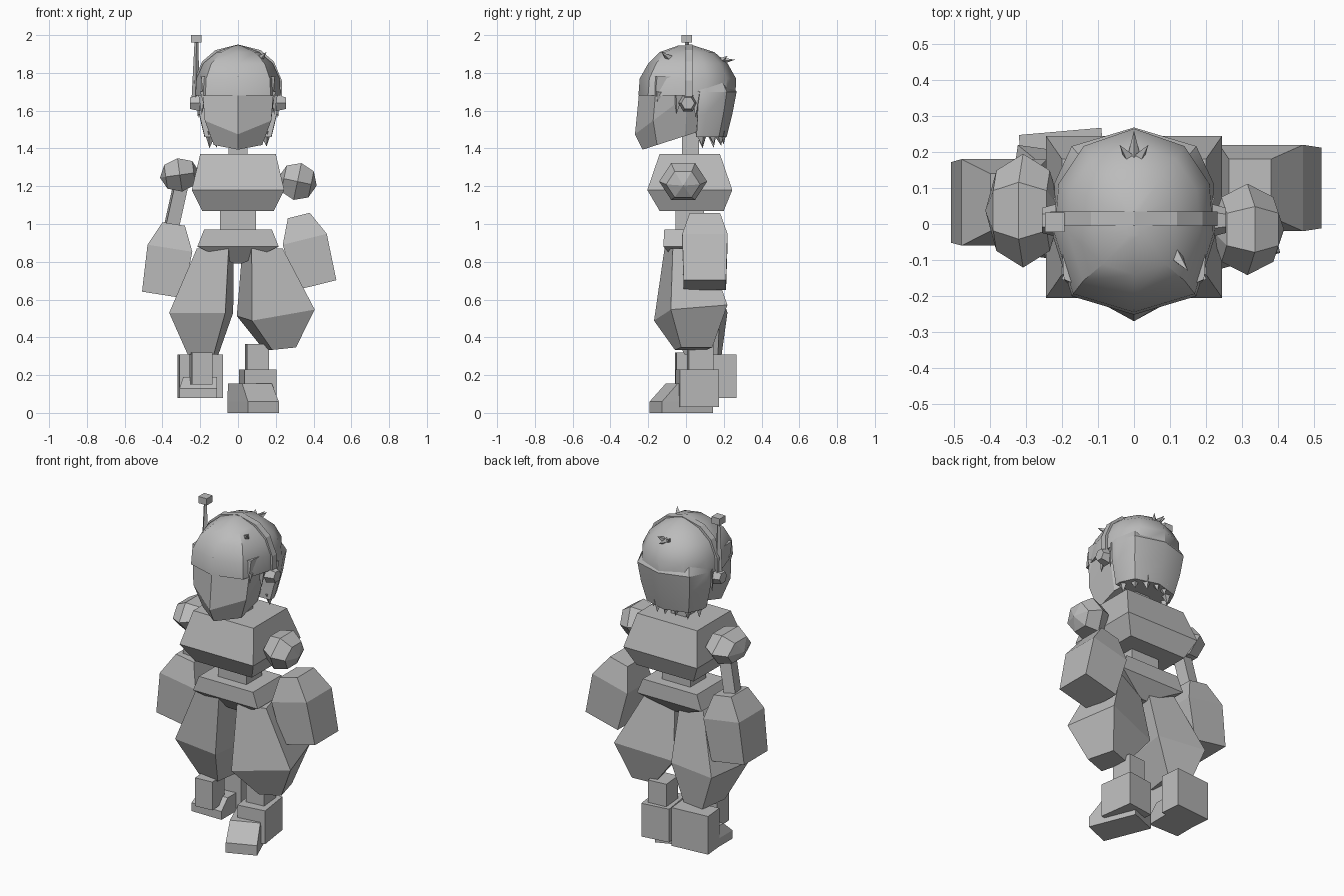
import bpy, bmesh, math, random
from mathutils import Vector, Matrix

cube = bpy.data.objects.get("Cube")
if cube:
    bpy.data.objects.remove(cube, do_unlink=True)

grey = bpy.data.materials.new("plain grey")
grey.use_nodes = True
TONE = (0.5, 0.5, 0.5, 1)
grey.diffuse_color = TONE
grey.node_tree.nodes["Principled BSDF"].inputs["Base Color"].default_value = TONE


def mirrored(half):
    """Close a half outline whose first and last points lie on the centre line."""
    return half + [(-x, y) for x, y in reversed(half[1:-1])]


SQUARE = [(-1, -1), (1, -1), (1, 1), (-1, 1)]
SKULL = mirrored([(0, -1), (0.75, -0.8), (0.98, -0.15), (0.93, 0.4), (0.62, 0.81), (0, 1)])
FACE = mirrored([(0, -1), (0.95, -0.52), (1, 0.4), (0.7, 1), (0, 1)])
NAPE = mirrored([(0, 0.2), (0.95, 0.22), (0.96, 0.4), (0.75, 0.8), (0, 1)])


def finish(name, bm, smooth=None):
    bmesh.ops.recalc_face_normals(bm, faces=bm.faces)
    mesh = bpy.data.meshes.new(name)
    bm.to_mesh(mesh)
    bm.free()
    mesh.materials.append(grey)
    if smooth:
        for face in mesh.polygons:
            face.use_smooth = True
        mesh.set_sharp_from_angle(angle=math.radians(smooth))
    obj = bpy.data.objects.new(name, mesh)
    bpy.context.collection.objects.link(obj)
    return obj


def loft(name, rings, shape=SQUARE, turn=0, smooth=None):
    """Skin rings of (z, centre x, centre y, half x, half y[, x slope, y slope])."""
    bm = bmesh.new()
    c, s = math.cos(math.radians(turn)), math.sin(math.radians(turn))
    loops = []
    for z, cx, cy, hx, hy, *tilt in rings:
        sx, sy = tilt or (0, 0)
        loops.append([bm.verts.new((cx + u * hx * c - v * hy * s,
                                    cy + u * hx * s + v * hy * c,
                                    z + sx * u * hx + sy * v * hy)) for u, v in shape])
    n = len(shape)
    for low, high in zip(loops, loops[1:]):
        for i in range(n):
            j = (i + 1) % n
            bm.faces.new((low[i], low[j], high[j], high[i]))
    bm.faces.new(loops[0])
    bm.faces.new(loops[-1])
    return finish(name, bm, smooth)


def box(name, centre, size, turn=0):
    x, y, z = size
    obj = loft(name, [(-z / 2, 0, 0, x / 2, y / 2), (z / 2, 0, 0, x / 2, y / 2)])
    obj.location = centre
    obj.rotation_euler.z = math.radians(turn)
    return obj


def spike(name, base, tip, radius, top=0, sides=4):
    """Tapered rod from base to tip."""
    base, tip = Vector(base), Vector(tip)
    axis = tip - base
    bm = bmesh.new()
    bmesh.ops.create_cone(bm, cap_ends=True, segments=sides, radius1=radius,
                          radius2=top, depth=axis.length)
    turn = Vector((0, 0, 1)).rotation_difference(axis).to_matrix().to_4x4()
    bm.transform(Matrix.Translation((base + tip) / 2) @ turn)
    return finish(name, bm)


def shoulder(name, centre, size, tilt):
    bm = bmesh.new()
    bmesh.ops.create_uvsphere(bm, u_segments=6, v_segments=4, radius=1)
    bm.transform(Matrix.Rotation(math.pi / 2, 4, 'Y'))
    bm.transform(Matrix.Diagonal((*size, 1)))
    obj = finish(name, bm)
    obj.location = centre
    obj.rotation_euler.y = math.radians(tilt)


# Torso, waist and pelvis
loft("torso", [(1.07, 0, 0.03, 0.19, 0.17), (1.18, 0, 0.02, 0.245, 0.225),
               (1.37, 0, 0.02, 0.2, 0.16)])
box("waist", (0, 0.02, 1.02), (0.19, 0.15, 0.16))
loft("pelvis", [(0.79, 0, 0.02, 0.02, 0.06), (0.88, 0, 0.02, 0.215, 0.14),
                (0.97, 0, 0.02, 0.18, 0.135)])
box("neck", (0, 0.025, 1.43), (0.1, 0.09, 0.16))

# Arms
shoulder("right_shoulder", (-0.308, 0.037, 1.26), (0.106, 0.158, 0.103), -8)
shoulder("left_shoulder", (0.315, -0.015, 1.225), (0.104, 0.127, 0.115), 12)
spike("right_upper_arm", (-0.3, 0.04, 1.22), (-0.36, 0.06, 0.95), 0.05, 0.05)
for side, x, y, z, tilt in (("right", -0.34, 0.06, 1, 9),
                            ("left", 0.322, 0.1, 1.045, -14)):
    arm = loft(side + "_forearm", [(-0.38, 0, 0, 0.11, 0.112),
                                   (-0.13, 0, 0, 0.12, 0.12), (0, 0, 0, 0.06, 0.08)])
    arm.location = (x, y, z)
    arm.rotation_euler.y = math.radians(tilt)

# Baggy trouser legs and shins
loft("right_thigh", [(0.31, -0.185, 0.09, 0.07, 0.09), (0.53, -0.195, 0.05, 0.15, 0.15),
                     (0.87, -0.12, 0, 0.085, 0.1)], turn=-8)
loft("left_thigh", [(0.34, 0.222, 0.04, 0.065, 0.085, 0.1, 0),
                    (0.53, 0.2, 0.025, 0.172, 0.155, 0.17, 0.08),
                    (0.87, 0.13, 0, 0.085, 0.095)], turn=15)
box("right_shin", (-0.195, 0.01, 0.235), (0.11, 0.13, 0.17), 5)
box("left_shin", (0.1, 0.075, 0.28), (0.115, 0.13, 0.17), 5)

# Planted left boot
box("left_boot_shaft", (0.105, 0.06, 0.13), (0.17, 0.21, 0.2), 8)
toe = loft("left_boot_toe", [(0, 0, 0, 0.088, 0.145), (0.06, 0, 0, 0.088, 0.145),
                             (0.155, 0, 0.045, 0.085, 0.1)])
toe.location = (0.08, -0.025, 0)
toe.rotation_euler.z = math.radians(22)

# Lifted right boot
box("right_boot_shaft", (-0.2, 0.195, 0.195), (0.23, 0.125, 0.23), 5)
loft("right_boot_toe", [(0.08, -0.21, 0.1, 0.1, 0.1), (0.13, -0.21, 0.1, 0.1, 0.1),
                        (0.19, -0.2, 0.13, 0.09, 0.07)])

# Head: wedge-shaped face over a sloped chin
loft("jaw", [(1.445, 0, -0.07, 0.135, 0.16, 0, 0.32),
             (1.625, 0, -0.07, 0.185, 0.2, 0, 0.75)], FACE)
loft("face", [(1.625, 0, -0.07, 0.185, 0.2, 0, 0.75), (1.78, 0, -0.06, 0.205, 0.18)], FACE)

# Hair cap, nape and tufts
loft("hair_cap", [(1.68, 0, 0.005, 0.23, 0.257), (1.77, 0, 0.01, 0.225, 0.255),
                  (1.85, 0, 0.01, 0.188, 0.21), (1.91, 0, 0.005, 0.115, 0.145),
                  (1.945, 0, 0, 0.02, 0.04)], SKULL, smooth=35)
loft("back_hair", [(1.46, 0, 0.01, 0.185, 0.205), (1.58, 0, 0.01, 0.215, 0.235),
                   (1.7, 0, 0.008, 0.231, 0.26), (1.8, 0, 0.01, 0.18, 0.2)],
     NAPE, smooth=35)
random.seed(3)
for i in range(7):
    a = math.radians(24 + 22 * i)
    x, y = math.cos(a), math.sin(a)
    spike("hair_tuft", (0.16 * x, 0.01 + 0.175 * y, 1.49),
          (0.165 * x, 0.01 + 0.19 * y, 1.4 + random.random() * 0.04), 0.035)
for s in (-1, 1):
    for y, drop in ((-0.14, 0.1), (-0.04, 0.12), (0.06, 0.14)):
        spike("side_lock", (s * (0.19 + y / 9), y, 1.7),
              (s * (0.2 + y / 5), y - 0.01, 1.7 - drop), 0.03)
    spike("crown_tuft", (s * 0.01, 0.18, 1.86), (s * 0.04, 0.22, 1.89), 0.02)
    spike("front_tuft", (0.11, -0.08, 1.87), (0.12 + s * 0.03, -0.08 - s * 0.05, 1.91), 0.025)
spike("crown_point", (0, 0.16, 1.86), (0, 0.26, 1.87), 0.025)

# Headband arching over the hair
bm = bmesh.new()
arch = [(0.232, 1.66), (0.232, 1.76), (0.19, 1.86), (0.12, 1.92), (0, 1.95)]
arch += [(-x, z) for x, z in reversed(arch[:-1])]
rows = [[bm.verts.new((x * k, y, 1.66 + (z - 1.66) * k)) for k, y in
         ((1, -0.005), (1, 0.035), (0.93, 0.035), (0.93, -0.005))] for x, z in arch]
for low, high in zip(rows, rows[1:]):
    for i in range(4):
        j = (i + 1) % 4
        bm.faces.new((low[i], low[j], high[j], high[i]))
for end in (rows[0], rows[-1]):
    bm.faces.new(end)
finish("headband", bm)

# Ear pieces and antenna
for s in (-1, 1):
    spike("ear_piece", (s * 0.2, 0.01, 1.64), (s * 0.255, 0.01, 1.64), 0.05, 0.035, 6)
spike("antenna_rod", (-0.225, 0.005, 1.64), (-0.22, 0.005, 1.97), 0.022, 0.01)
box("antenna_tip", (-0.22, 0.005, 1.98), (0.055, 0.055, 0.04))
